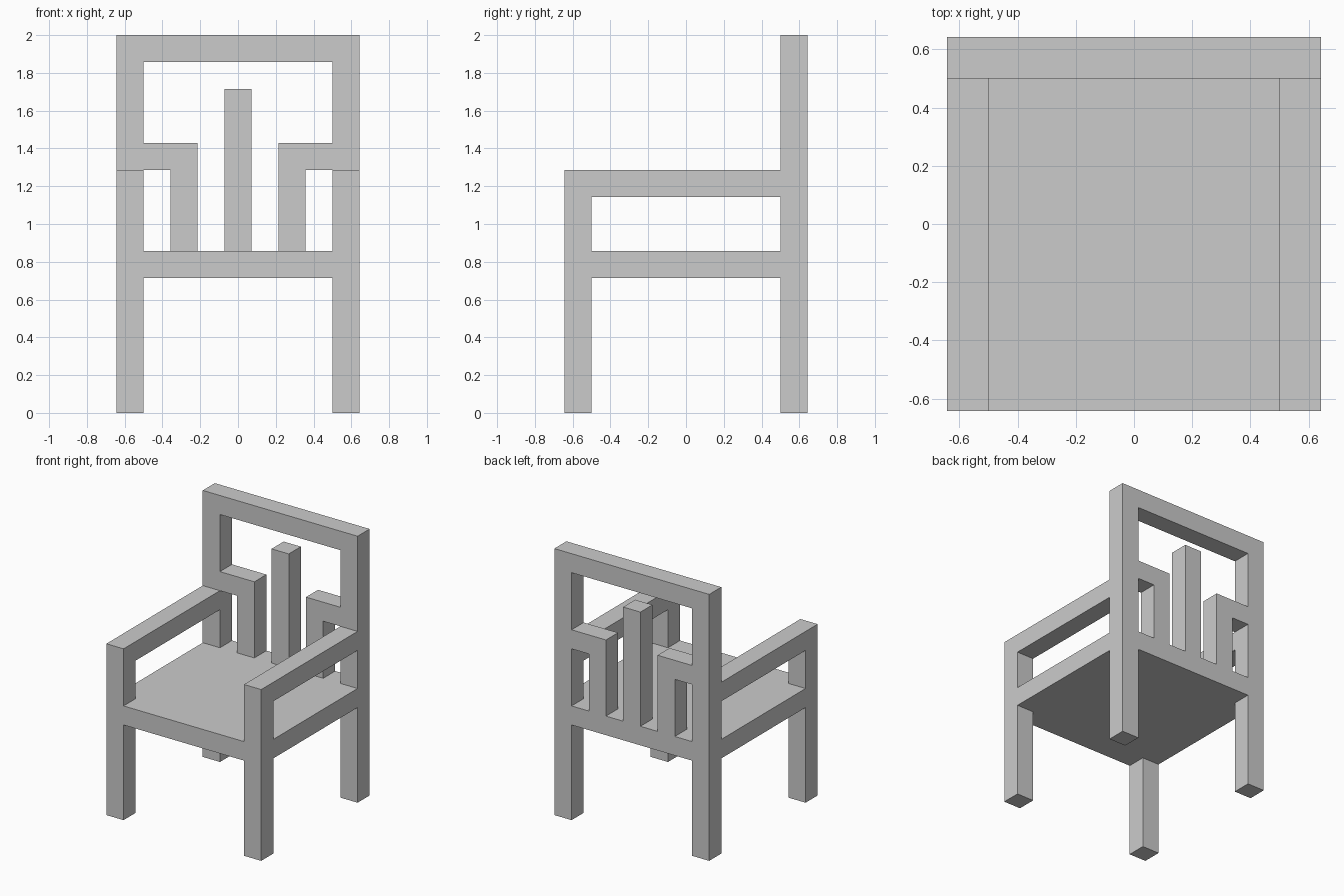
import bpy, bmesh
from mathutils import Vector

if "Cube" in bpy.data.objects:
    bpy.data.objects.remove(bpy.data.objects["Cube"])

U = 1 / 7  # every part sits on a grid of 1/7 unit


def extrude_profile(name, points, start, depth, axis):
    """Extrude an outline (grid units) along axis: 'X' outline is (y, z), 'Y' is (x, z), 'Z' is (x, y)."""
    def place(a, b, d):
        return {'X': (d, a, b), 'Y': (a, d, b), 'Z': (a, b, d)}[axis]

    bm = bmesh.new()
    face = bm.faces.new([bm.verts.new(Vector(place(a, b, start)) * U) for a, b in points])
    new = bmesh.ops.extrude_face_region(bm, geom=[face])['geom']
    bmesh.ops.translate(bm, verts=[g for g in new if isinstance(g, bmesh.types.BMVert)],
                        vec=Vector(place(0, 0, depth)) * U)
    bmesh.ops.recalc_face_normals(bm, faces=bm.faces)
    mesh = bpy.data.meshes.new(name)
    bm.to_mesh(mesh)
    bm.free()
    obj = bpy.data.objects.new(name, mesh)
    bpy.context.collection.objects.link(obj)
    return obj


def rect(a0, a1, b0, b1):
    return [(a0, b0), (a1, b0), (a1, b1), (a0, b1)]


# Seat slab, flush with the legs on all sides
extrude_profile("seat", rect(-4.5, 4.5, -4.5, 4.5), 5, 1, 'Z')

# Back frame: two posts joined by a top rail
extrude_profile("back_frame", [(-4.5, 6), (-3.5, 6), (-3.5, 13), (3.5, 13), (3.5, 6),
                               (4.5, 6), (4.5, 14), (-4.5, 14)], 3.5, 1, 'Y')

# Free-standing centre slat
extrude_profile("centre_slat", rect(-0.5, 0.5, 6, 12), 3.5, 1, 'Y')

for side, s in (("left", -1), ("right", 1)):
    x0 = 3.5 if s > 0 else -4.5

    # Legs below the seat
    for end, y0 in (("front", -4.5), ("back", 3.5)):
        extrude_profile(f"{end}_leg_{side}", rect(x0, x0 + 1, y0, y0 + 1), 0, 5, 'Z')

    # Armrest with its front post
    extrude_profile(f"armrest_{side}", [(-4.5, 6), (-3.5, 6), (-3.5, 8), (3.5, 8),
                                        (3.5, 9), (-4.5, 9)], x0, 1, 'X')

    # Bent side slat running up from the seat and out to the back post
    bent = [(1.5, 6), (2.5, 6), (2.5, 9), (3.5, 9), (3.5, 10), (1.5, 10)]
    extrude_profile(f"side_slat_{side}", [(s * x, z) for x, z in bent], 3.5, 1, 'Y')
